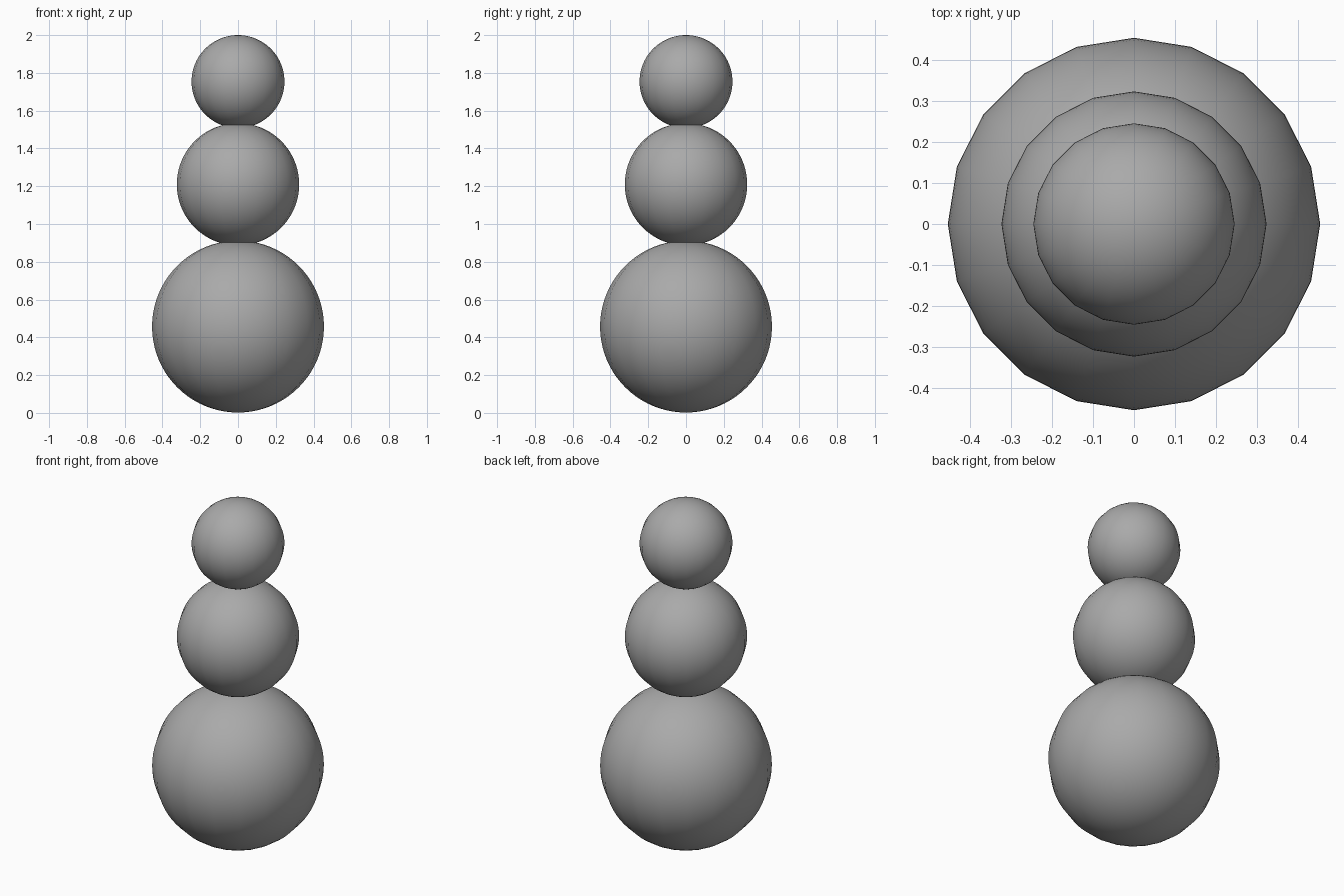
import bpy

if "Cube" in bpy.data.objects:
    bpy.data.objects.remove(bpy.data.objects["Cube"])

grey = bpy.data.materials.new("plain_grey")
grey.diffuse_color = (0.4, 0.4, 0.4, 1)
grey.use_nodes = True
grey.node_tree.nodes["Principled BSDF"].inputs["Base Color"].default_value = grey.diffuse_color


def ball(name, radius, z):
    """Smooth 20-sided ball centred on the vertical axis."""
    bpy.ops.mesh.primitive_uv_sphere_add(segments=20, ring_count=40,
                                         radius=radius, location=(0, 0, z))
    obj = bpy.context.object
    obj.name = name
    obj.data.materials.append(grey)
    bpy.ops.object.shade_smooth()


# Three stacked balls, slightly sunk into one another
ball("base_ball", 0.455, 0.457)
ball("middle_ball", 0.324, 1.21)
ball("head_ball", 0.246, 1.754)
